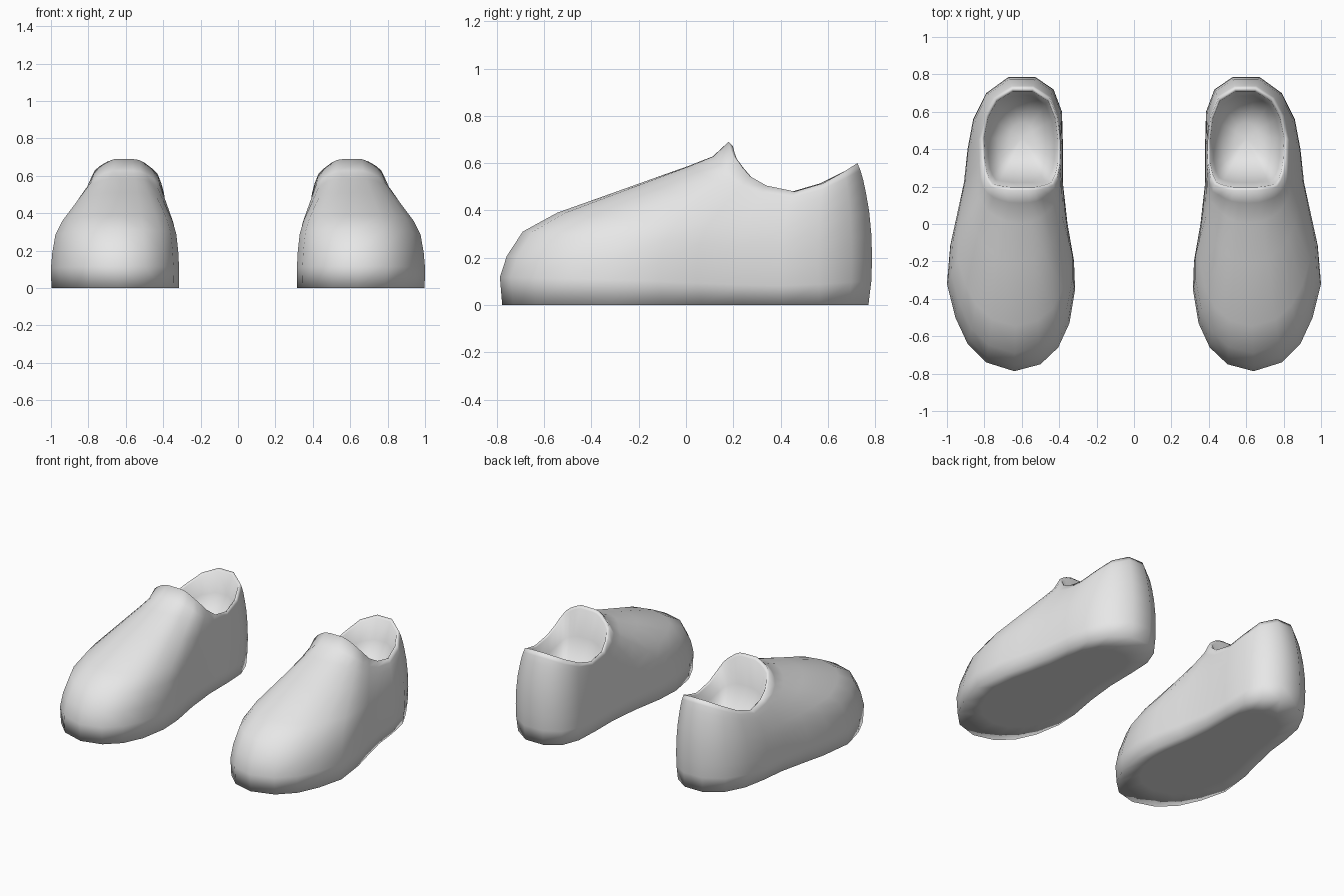
import bpy, bmesh
from mathutils import Vector

if "Cube" in bpy.data.objects:
    bpy.data.objects.remove(bpy.data.objects["Cube"])

# Widest outline of one shoe, running from the toe round the outer side to the heel and back
OUTLINE = [(.64, -.787), (.79, -.74), (.89, -.64), (.955, -.5), (1, -.32), (.985, -.12),
           (.95, .04), (.91, .22), (.89, .4), (.86, .56), (.79, .7), (.67, .787),
           (.53, .787), (.43, .72), (.385, .6), (.38, .42), (.38, .22), (.355, 0),
           (.32, -.2), (.315, -.35), (.345, -.53), (.405, -.66), (.5, -.75)]
# Matching points on the collar of the foot opening
COLLAR = [(.61, .18, .69), (.66, .18, .69), (.7, .185, .675), (.735, .19, .655),
          (.765, .2, .63), (.785, .23, .59), (.8, .27, .545), (.81, .34, .505),
          (.815, .46, .48), (.79, .58, .515), (.74, .67, .565), (.65, .725, .6),
          (.54, .725, .6), (.45, .67, .565), (.41, .57, .515), (.395, .45, .48),
          (.395, .32, .505), (.41, .25, .56), (.43, .21, .61), (.46, .195, .64),
          (.5, .185, .67), (.53, .18, .685), (.565, .18, .69)]
# Wall profiles: (fraction inward to the collar, fraction of collar height)
TOE = [(.01, 0), (0, .17), (.03, .3), (.1, .45), (.25, .565), (.6, .74), (.82, .85), (.93, .91), (1, 1)]
HEEL = [(.25, 0), (.05, .17), (0, .33), (.05, .5), (.2, .66), (.4, .78), (.6, .88), (.8, .95), (1, 1)]
# Inside of the opening: (scale towards the middle, fraction of the drop to the insole)
BOWL = [(.94, .04), (.85, .5), (.6, .85), (.3, 1)]
BOWL_CENTRE = Vector((.6, .46, .3))
SOLE_CENTRE = Vector((.635, 0, 0))


def wall_point(i, level):
    """Point on the shoe wall, blending the toe and heel profiles."""
    ox, oy = OUTLINE[i]
    cx, cy, cz = COLLAR[i]
    w = min(1, max(0, (.4 - oy) / .7))
    f = TOE[level][0] * w + HEEL[level][0] * (1 - w)
    h = TOE[level][1] * w + HEEL[level][1] * (1 - w)
    return Vector((ox + (cx - ox) * f, oy + (cy - oy) * f, cz * h))


def bowl_point(i, scale, drop):
    c = Vector(COLLAR[i])
    p = BOWL_CENTRE.lerp(c, scale)
    p.z = c.z + (BOWL_CENTRE.z - c.z) * drop
    return p


n = len(OUTLINE)
bm = bmesh.new()
rings = []
# Sole
for s in (.3, .75):
    rings.append([SOLE_CENTRE.lerp(wall_point(i, 0), s) for i in range(n)])
# Upper
for level in range(len(TOE)):
    rings.append([wall_point(i, level) for i in range(n)])
# Foot opening
for s, d in BOWL:
    rings.append([bowl_point(i, s, d) for i in range(n)])

rings = [[bm.verts.new(p) for p in ring] for ring in rings]
for a, b in zip(rings, rings[1:]):
    for i in range(n):
        j = (i + 1) % n
        bm.faces.new((a[i], a[j], b[j], b[i]))
# Middle of the sole and of the insole
for ring, centre in ((rings[0], SOLE_CENTRE), (rings[-1], BOWL_CENTRE)):
    c = bm.verts.new(centre)
    for i in range(n):
        bm.faces.new((ring[i], ring[(i + 1) % n], c))
bmesh.ops.recalc_face_normals(bm, faces=bm.faces)
for f in bm.faces:
    f.smooth = True

mesh = bpy.data.meshes.new("shoes")
bm.to_mesh(mesh)
bm.free()
grey = bpy.data.materials.new("light_grey")
grey.diffuse_color = (.8, .8, .8, 1)
grey.use_nodes = True
grey.node_tree.nodes["Principled BSDF"].inputs["Base Color"].default_value = grey.diffuse_color
mesh.materials.append(grey)
shoes = bpy.data.objects.new("shoes", mesh)
bpy.context.collection.objects.link(shoes)
# Second shoe of the pair
mirror = shoes.modifiers.new("pair", 'MIRROR')
mirror.use_axis[0] = True
mirror.use_mirror_merge = False
